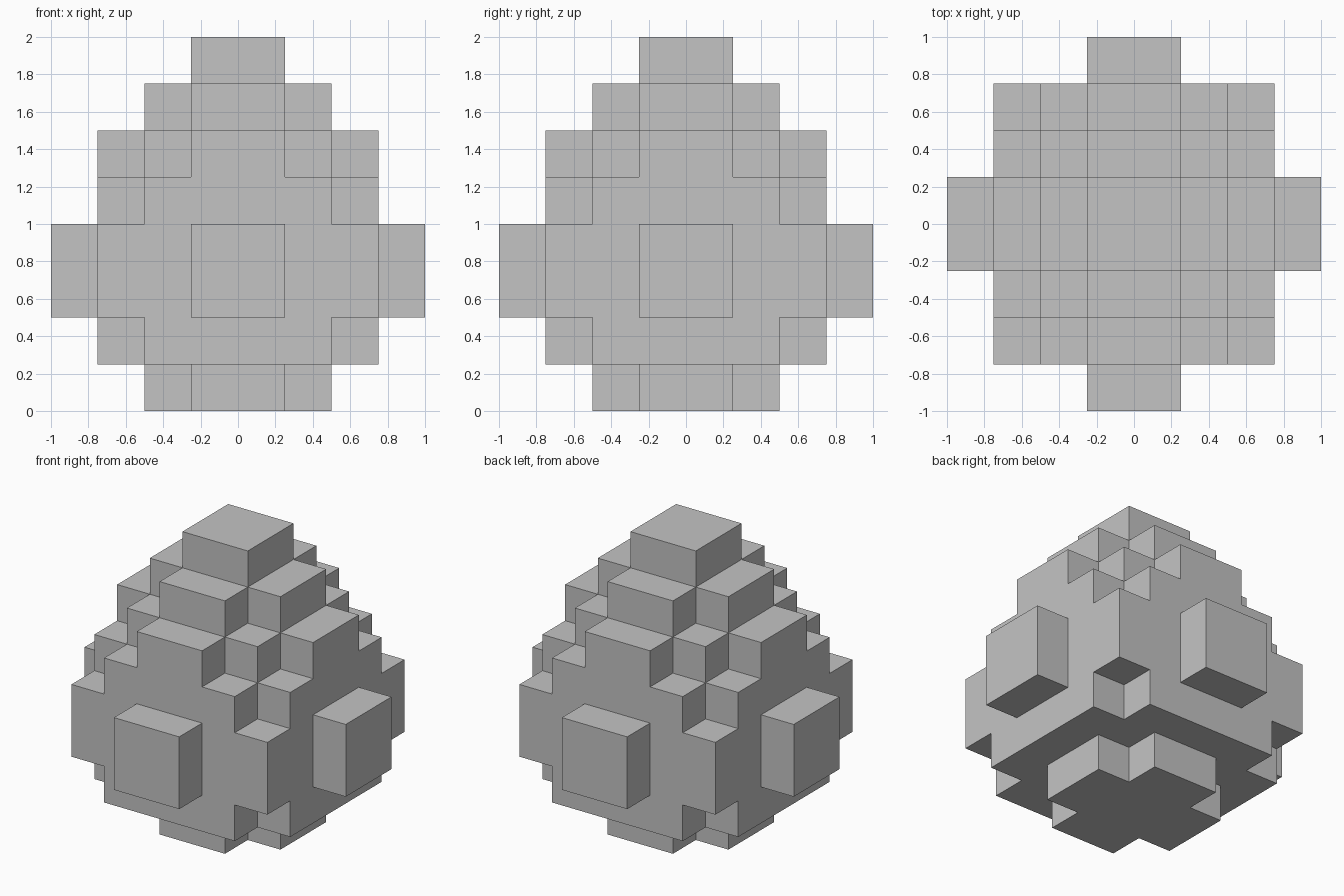
import bpy
import bmesh
from mathutils import Vector

if "Cube" in bpy.data.objects:
    bpy.data.objects.remove(bpy.data.objects["Cube"], do_unlink=True)

CELL = 0.25

# Each layer, bottom to top: half widths of its rows, from the middle row outward
LAYERS = [
    (2, 1),          # foot
    (3, 3, 2),       # lower belly
    (4, 3, 3, 1),    # belly with four side knobs
    (4, 3, 3, 1),
    (3, 3, 2),       # shoulder
    (3, 2, 1),       # upper steps
    (2, 1),
    (1,),            # cap
]

# Fill the block grid, mirrored on both axes
cells = set()
for k, rows in enumerate(LAYERS):
    for j, half in enumerate(rows):
        for i in range(half):
            for x in (i, -1 - i):
                for y in (j, -1 - j):
                    cells.add((x, y, k))

# Outer skin: one square wherever a filled block meets empty space
bm = bmesh.new()
for cell in sorted(cells):
    centre = (Vector(cell) + Vector((0.5, 0.5, 0.5))) * CELL
    for axis in range(3):
        for sign in (-1, 1):
            neighbour = list(cell)
            neighbour[axis] += sign
            if tuple(neighbour) in cells:
                continue
            normal, u, v = Vector(), Vector(), Vector()
            normal[axis] = sign
            u[(axis + 1) % 3] = 1
            v[(axis + 2) % 3] = sign
            corners = (-u - v, u - v, u + v, v - u)
            bm.faces.new([bm.verts.new(centre + (normal + c) * CELL / 2)
                          for c in corners])
bmesh.ops.remove_doubles(bm, verts=bm.verts, dist=0.001)

# Merge flat neighbouring squares into larger faces
bmesh.ops.dissolve_limit(bm, angle_limit=0.01, verts=bm.verts, edges=bm.edges)
bmesh.ops.triangulate(bm, faces=[f for f in bm.faces if len(f.verts) > 4])
bmesh.ops.recalc_face_normals(bm, faces=bm.faces)

mesh = bpy.data.meshes.new("stepped_egg")
bm.to_mesh(mesh)
bm.free()
egg = bpy.data.objects.new("stepped_egg", mesh)
bpy.context.collection.objects.link(egg)

# Plain grey material
grey = bpy.data.materials.new("plain_grey")
grey.use_nodes = True
colour = (0.55, 0.55, 0.55, 1)
grey.diffuse_color = colour
grey.node_tree.nodes["Principled BSDF"].inputs["Base Color"].default_value = colour
mesh.materials.append(grey)
